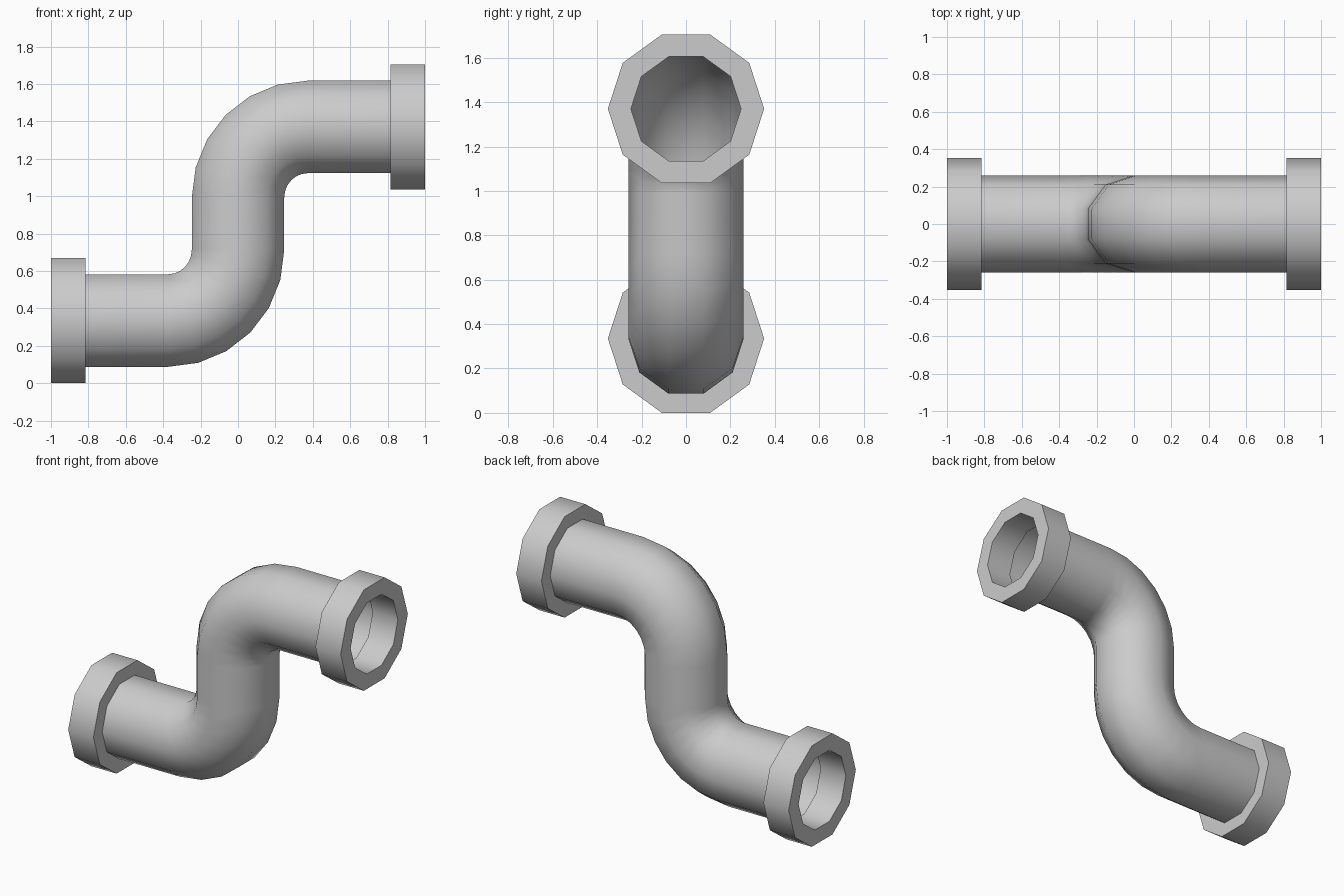
import bpy, bmesh, math
from mathutils import Vector

if "Cube" in bpy.data.objects:
    bpy.data.objects.remove(bpy.data.objects["Cube"])

SIDES = 10
Z_LOW, Z_HIGH = 0.335, 1.37
MID = (Z_LOW + Z_HIGH) / 2
R_PIPE, R_FLANGE, R_HOLE = 0.26, 0.352, 0.248


def ring(bm, x, z, radius, tilt=0.0):
    """Ten-sided ring around a path point; tilt turns it in the XZ plane."""
    n = Vector((-math.sin(tilt), 0, math.cos(tilt)))
    y = Vector((0, 1, 0))
    c = Vector((x, 0, z))
    angles = [2 * math.pi * i / SIDES for i in range(SIDES)]
    return [bm.verts.new(c + radius * (math.cos(a) * y + math.sin(a) * n)) for a in angles]


def bridge(bm, a, b):
    for i in range(SIDES):
        j = (i + 1) % SIDES
        bm.faces.new((a[i], a[j], b[j], b[i]))


def finish(bm, name):
    bmesh.ops.recalc_face_normals(bm, faces=bm.faces)
    me = bpy.data.meshes.new(name)
    bm.to_mesh(me)
    bm.free()
    ob = bpy.data.objects.new(name, me)
    bpy.context.collection.objects.link(ob)
    bpy.ops.object.select_all(action='DESELECT')
    bpy.context.view_layer.objects.active = ob
    ob.select_set(True)
    bpy.ops.object.shade_smooth_by_angle(angle=math.radians(45))
    return ob


# S-shaped pipe: lower half path, then the same path turned half a circle
rx, rz = 0.372, 0.378
lower = [(-0.815, Z_LOW, 0.0)]
for k in range(7):
    a = math.radians(15 * k)
    lower.append((-rx + rx * math.sin(a), Z_LOW + rz * (1 - math.cos(a)), a))
upper = [(-x, 2 * MID - z, a) for x, z, a in reversed(lower)]
bm = bmesh.new()
rings = [ring(bm, x, z, R_PIPE, a) for x, z, a in lower + upper]
for a, b in zip(rings, rings[1:]):
    bridge(bm, a, b)
finish(bm, "bent_pipe")

# End flanges: thick ten-sided collars with a through hole
for name, x0, x1, z in (("lower_flange", -1.0, -0.815, Z_LOW),
                        ("upper_flange", 0.815, 1.0, Z_HIGH)):
    bm = bmesh.new()
    loop = [ring(bm, x, z, r) for x, r in
            ((x0, R_HOLE), (x0, R_FLANGE), (x1, R_FLANGE), (x1, R_HOLE))]
    for i in range(4):
        bridge(bm, loop[i], loop[(i + 1) % 4])
    finish(bm, name)
